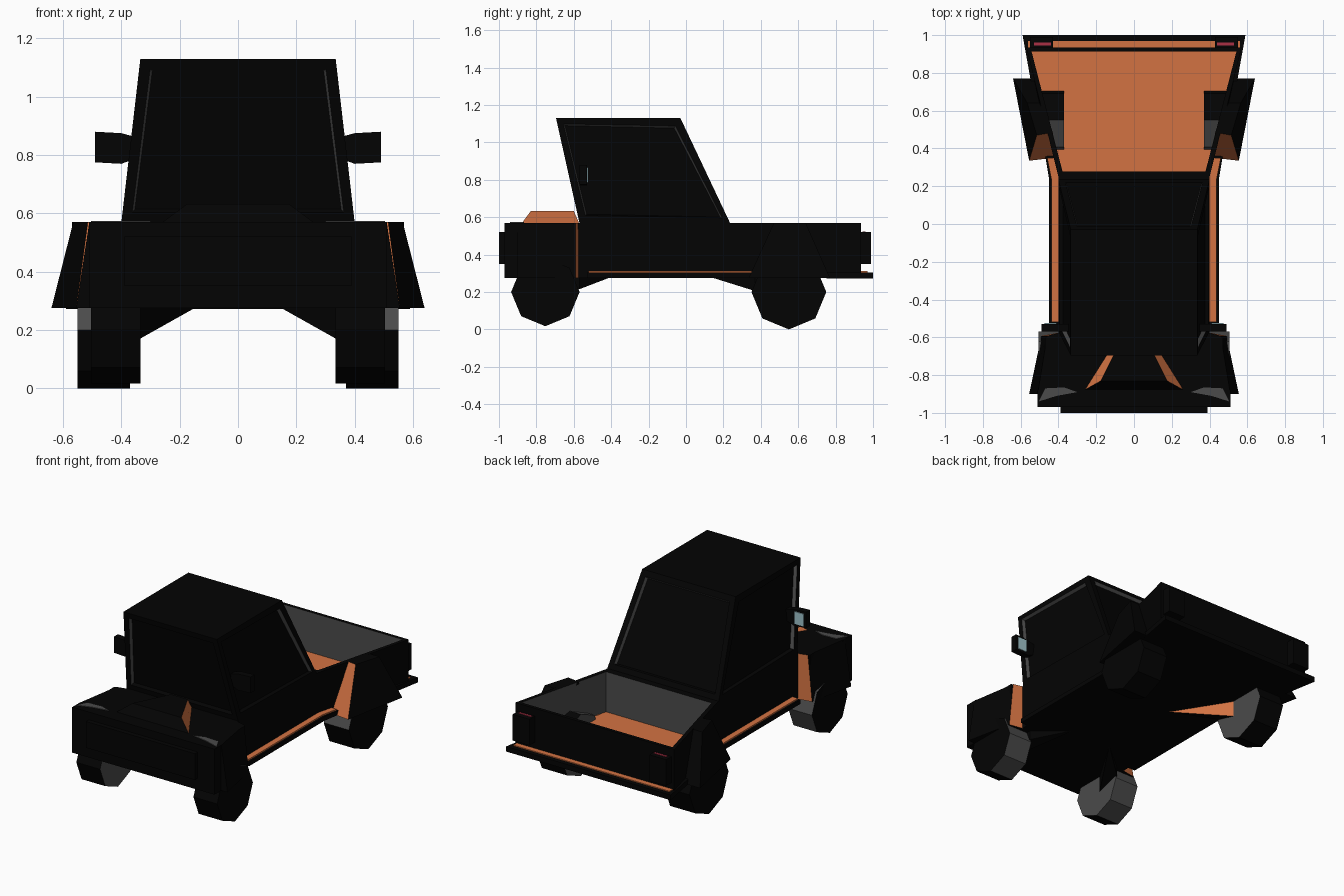
import bpy, bmesh, math
from mathutils import Vector, Matrix

if "Cube" in bpy.data.objects:
    bpy.data.objects.remove(bpy.data.objects["Cube"])


def mat(name, r, g, b):
    m = bpy.data.materials.new(name)
    m.diffuse_color = (r, g, b, 1)
    m.use_nodes = True
    m.node_tree.nodes["Principled BSDF"].inputs["Base Color"].default_value = m.diffuse_color
    return m


BLACK = mat("black", .001, .001, .001)
ORANGE = mat("orange", .65, .17, .055)
GREY = mat("dark_grey", .07, .07, .07)
RED = mat("red", .4, .03, .06)
GLASS = mat("mirror_blue", .35, .55, .6)
MATS = [BLACK, ORANGE, GREY, RED, GLASS]


def finish(name, bm, mirror=False, recalc=True):
    if recalc:
        bmesh.ops.recalc_face_normals(bm, faces=bm.faces)
    me = bpy.data.meshes.new(name)
    bm.to_mesh(me)
    bm.free()
    for m in MATS:
        me.materials.append(m)
    ob = bpy.data.objects.new(name, me)
    bpy.context.collection.objects.link(ob)
    if mirror:
        ob.modifiers.new("mirror", 'MIRROR')
    return ob


def loft(low, high, z0, z1, color=0, faces=None):
    """Solid between two plan outlines; face 0 bottom, 1 top, then sides."""
    bm = bmesh.new()
    a = [bm.verts.new((x, y, z0)) for x, y in low]
    b = [bm.verts.new((x, y, z1)) for x, y in high]
    n = len(a)
    fs = [bm.faces.new(a[::-1]), bm.faces.new(b)]
    fs += [bm.faces.new((a[i], a[(i + 1) % n], b[(i + 1) % n], b[i])) for i in range(n)]
    for i, f in enumerate(fs):
        f.material_index = (faces or {}).get(i, color)
    bmesh.ops.recalc_face_normals(bm, faces=bm.faces)
    bm.faces.ensure_lookup_table()
    return bm


def box(name, x, y, z, color=0, mirror=False, faces=None):
    o = [(x[0], y[0]), (x[1], y[0]), (x[1], y[1]), (x[0], y[1])]
    return finish(name, loft(o, o, z[0], z[1], color, faces), mirror)


def sym(pts):
    """Full outline from its right half."""
    return pts + [(-x, y) for x, y in reversed(pts)]


def recess(bm, faces, margin, depth, bevel=0):
    bmesh.ops.inset_individual(bm, faces=faces, thickness=margin, depth=0)
    r = bmesh.ops.inset_individual(bm, faces=faces, thickness=bevel, depth=-depth)
    bm.normal_update()
    for f in r["faces"]:
        if f.normal.z < .3 or f.normal.y > .3:
            f.material_index = 2


# Lower body under hood and cab
body = sym([(.47, -.97), (.47, -.60), (.40, -.58), (.40, .25)])
finish("lower_body", loft(body, body, .275, .57))

# Flared cargo bed, hollowed from the top
bed = sym([(.40, .25), (.57, .935)])
bm = loft(bed, bed, .275, .57)
top = bm.faces[1]
recess(bm, [top], .035, .26)
top.material_index = 1
finish("cargo_bed", bm)

# Cab with recessed windows
bm = loft(sym([(.40, -.57), (.40, .235)]), sym([(.335, -.695), (.335, -.03)]), .57, 1.13)
recess(bm, list(bm.faces)[2:], .05, .02, .012)
finish("cab", bm, recalc=False)

# Front end: nose, grille, headlight tops, raised hood scoop with orange sides
box("nose", (-.51, .51), (-.97, -.88), (.275, .57))
box("grille", (-.39, .39), (-1, -.96), (.35, .52))
lamp = [(.30, -.89), (.41, -.91), (.505, -.94), (.47, -.87), (.37, -.865)]
finish("headlight_top", loft(lamp, lamp, .55, .574, 2), True)
finish("hood_scoop", loft(sym([(.265, -.88), (.07, -.57)]), sym([(.175, -.83), (.06, -.60)]),
                          .565, .632, 0, {2: 1, 4: 1}))

# Front fenders, orange rear faces
finish("front_fender", loft([(.38, -.90), (.555, -.90), (.49, -.592), (.38, -.572)],
                            [(.38, -.90), (.51, -.90), (.46, -.592), (.38, -.572)],
                            .275, .57, 0, {4: 1}), True)

# Rear fenders, orange slanted fronts
finish("rear_fender", loft([(.43, .35), (.555, .335), (.64, .77), (.53, .77)],
                           [(.43, .485), (.515, .47), (.565, .64), (.50, .64)],
                           .275, .57, 0, {2: 1}), True)

# Side rails with orange tops
rail = [(.39, -.53), (.45, -.53), (.45, .24), (.47, .36), (.39, .36)]
step = [(.39, -.52), (.438, -.52), (.438, .24), (.46, .35), (.39, .35)]
finish("side_rail", loft(rail, rail, .275, .303), True)
finish("rail_top", loft(step, step, .30, .312, 1), True)

# Rear bumper with orange step, and tail light blocks
bump = sym([(.545, .75), (.59, 1)])
finish("rear_bumper", loft(bump, bump, .272, .305))
box("bumper_step", (-.56, .56), (.93, .97), (.30, .311), 1)
box("tail_light", (.43, .55), (.92, .99), (.35, .52), 0, True)
box("tail_light_glow", (.44, .53), (.945, .96), (.51, .524), 3, True)


# Eight-sided wheels
def wheel(name, x0, x1, y, z, r, is_grey):
    bm = bmesh.new()
    m = Matrix.Translation(((x0 + x1) / 2, y, z)) @ Matrix.Rotation(math.pi / 2, 4, 'Y')
    bmesh.ops.create_cone(bm, cap_ends=True, segments=8, radius1=r, radius2=r,
                          depth=x1 - x0, matrix=m)
    bm.normal_update()
    for f in bm.faces:
        f.material_index = 2 if is_grey(f.normal) else 0
    finish(name, bm, True)


wheel("front_wheel", .335, .505, -.752, .2, .183, lambda n: n.x < -.5 or n.y > .3)
wheel("rear_wheel", .37, .55, .55, .2, .2, lambda n: n.x < -.5 or (n.y < -.2 and n.z > .2))


# Tapered suspension arms from underbody to wheels
def arm(name, tip, base_x, ends):
    bm = bmesh.new()
    pts = [tip]
    for y, z in ends:
        pts += [(base_x, y, z), (base_x, y, .29)]
    vs = [bm.verts.new(p) for p in pts]
    bmesh.ops.convex_hull(bm, input=vs)
    bm.normal_update()
    for f in bm.faces:
        f.material_index = 1 if f.normal.y > .3 and tip[1] > 0 else 0
    finish(name, bm, True)


arm("front_arm", (.14, -.40, .28), .345, [(-.74, .165), (-.57, .215)])
arm("rear_arm", (.14, .13, .28), .385, [(.37, .205), (.52, .165)])


# Side mirrors: tapered stalk, housing and glass
bm = bmesh.new()
vs = [bm.verts.new(Vector((x, y, z))) for x, zs in ((.345, (.79, .86)), (.40, (.77, .875)),
      (.49, (.775, .88))) for y in (-.57, -.53) for z in zs]
bmesh.ops.convex_hull(bm, input=vs)
finish("side_mirror", bm, True)
box("mirror_glass", (.41, .475), (-.535, -.525), (.785, .865), 4, True)
